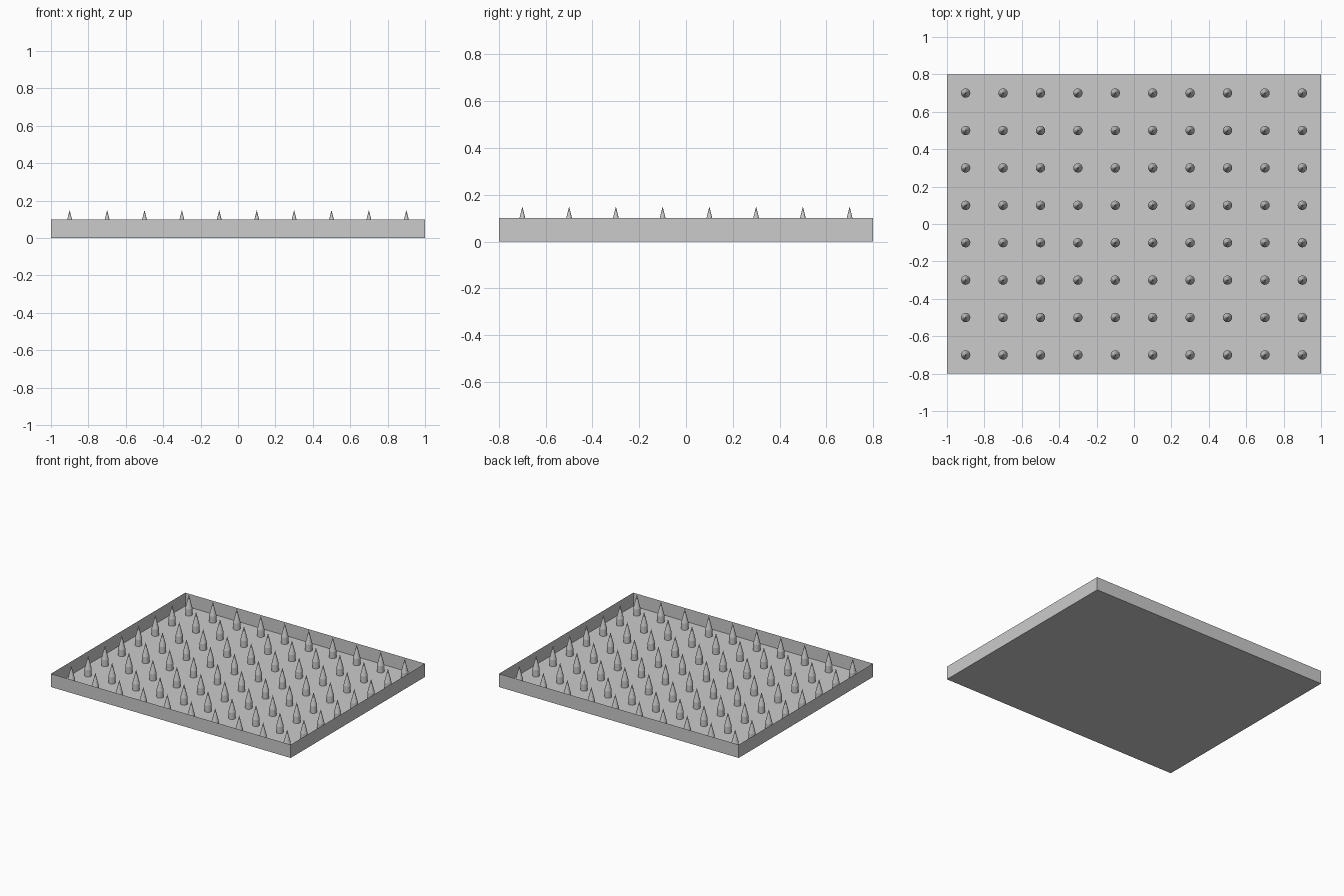
import bpy, bmesh
from math import cos, sin, tau

if "Cube" in bpy.data.objects:
    bpy.data.objects.remove(bpy.data.objects["Cube"])

W, D, H = 2.0, 1.6, 0.1
SIDES = 16


def add_object(name, bm):
    mesh = bpy.data.meshes.new(name)
    bm.to_mesh(mesh)
    bm.free()
    obj = bpy.data.objects.new(name, mesh)
    bpy.context.collection.objects.link(obj)
    return obj


# Open tray: thin floor and four thin walls
bm = bmesh.new()
bmesh.ops.create_cube(bm, size=1)
for v in bm.verts:
    v.co = (v.co.x * W, v.co.y * D, (v.co.z + 0.5) * H)
top = [f for f in bm.faces if f.normal.z > 0.9]
bmesh.ops.delete(bm, geom=top, context='FACES_ONLY')
add_object("tray", bm)


# Spike: short cylinder with a pointed cone on top
def add_spike(bm, x, y, radius=0.025, shoulder=0.05, tip=0.15):
    def ring(z):
        return [bm.verts.new((x + radius * cos(tau * i / SIDES),
                              y + radius * sin(tau * i / SIDES), z))
                for i in range(SIDES)]
    low, high = ring(0), ring(shoulder)
    apex = bm.verts.new((x, y, tip))
    for i in range(SIDES):
        j = (i + 1) % SIDES
        bm.faces.new((low[i], low[j], high[j], high[i]))
        bm.faces.new((high[i], high[j], apex))


# Ten by eight grid of spikes
bm = bmesh.new()
for ix in range(10):
    for iy in range(8):
        add_spike(bm, -0.9 + 0.2 * ix, -0.7 + 0.2 * iy)
add_object("spikes", bm)
